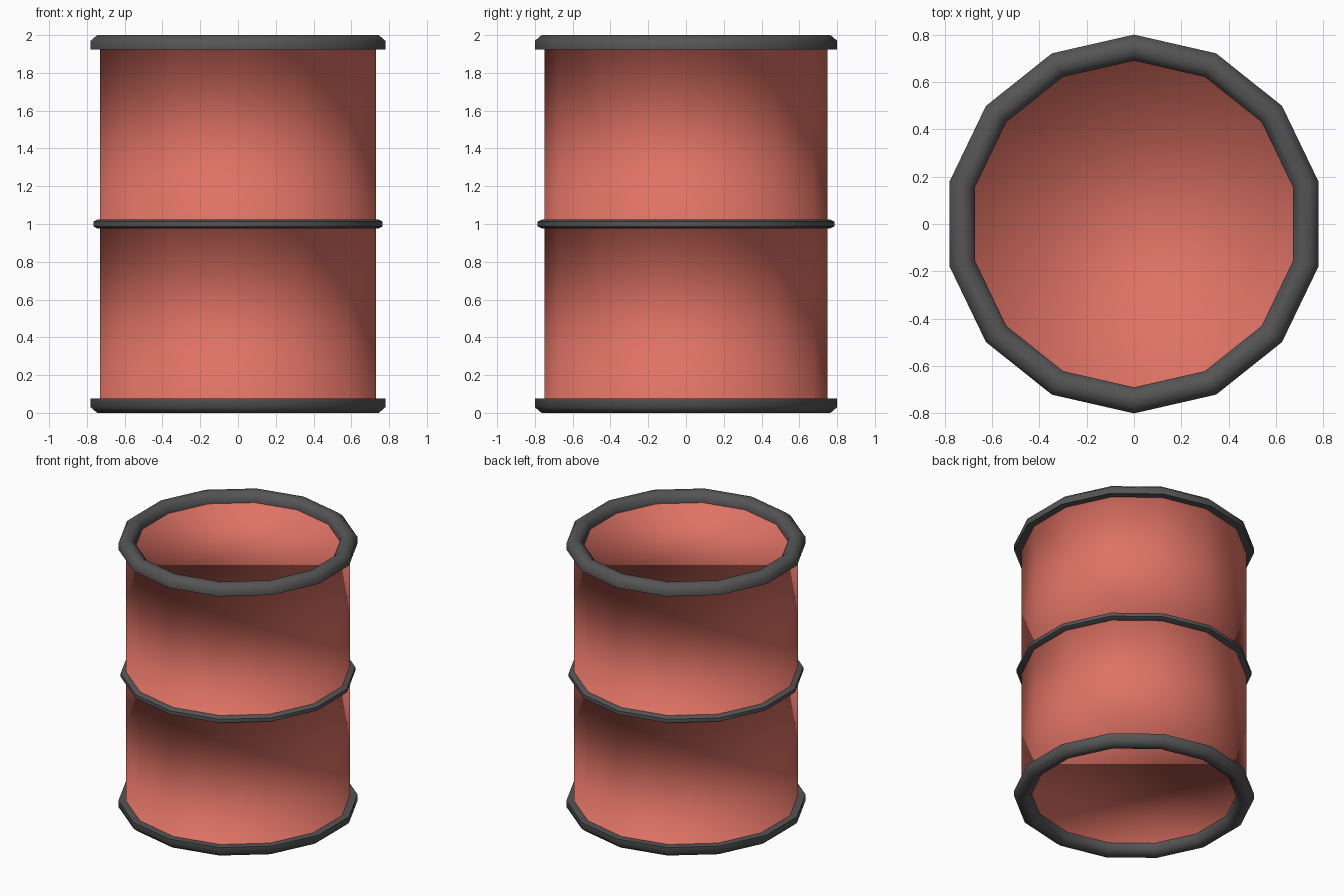
import bpy, bmesh, math

if "Cube" in bpy.data.objects:
    bpy.data.objects.remove(bpy.data.objects["Cube"])

SIDES = 14


def material(name, rgb):
    m = bpy.data.materials.new(name)
    m.diffuse_color = (*rgb, 1)
    m.use_nodes = True
    m.node_tree.nodes["Principled BSDF"].inputs["Base Color"].default_value = m.diffuse_color
    return m


red = material("barrel red", (0.74, 0.17, 0.13))
grey = material("dark grey", (0.09, 0.09, 0.09))


def circle(bm, r, z):
    # 14-sided loop with one corner on +y
    return [bm.verts.new((r * math.sin(-2 * math.pi * i / SIDES),
                          r * math.cos(2 * math.pi * i / SIDES), z))
            for i in range(SIDES)]


def bridge(bm, a, b):
    for i in range(SIDES):
        j = (i + 1) % SIDES
        bm.faces.new((a[i], a[j], b[j], b[i]))


def finish(bm, name, mat):
    me = bpy.data.meshes.new(name)
    bm.to_mesh(me)
    bm.free()
    me.materials.append(mat)
    for p in me.polygons:
        p.use_smooth = True
    ob = bpy.data.objects.new(name, me)
    bpy.context.collection.objects.link(ob)
    return ob


def drum_half(name, z0, z1):
    # Smooth wall whose end discs face inward, giving the dished shading
    bm = bmesh.new()
    low, high = circle(bm, 0.75, z0), circle(bm, 0.75, z1)
    bridge(bm, low, high)
    bm.faces.new(low)
    bm.faces.new(high[::-1])
    return finish(bm, name, red)


def hoop(name, profile):
    # Closed (radius, height) section swept around the drum
    bm = bmesh.new()
    loops = [circle(bm, r, z) for r, z in profile]
    for k in range(len(loops)):
        bridge(bm, loops[k], loops[(k + 1) % len(loops)])
    bmesh.ops.recalc_face_normals(bm, faces=bm.faces)
    ob = finish(bm, name, grey)
    bpy.context.view_layer.objects.active = ob
    ob.select_set(True)
    bpy.ops.object.shade_smooth_by_angle(angle=math.radians(60))
    ob.select_set(False)
    return ob


# Body in two halves
drum_half("lower_body", 0.07, 1.0)
drum_half("upper_body", 1.0, 1.93)

# End rims, mirrored top and bottom
rim = [(0.80, 0.075), (0.80, 0.03), (0.765, 0.0),
       (0.725, 0.0), (0.69, 0.03), (0.69, 0.075)]
hoop("bottom_rim", rim)
hoop("top_rim", [(r, 2 - z) for r, z in rim])

# Middle band
hoop("middle_band", [(0.785, 0.987), (0.785, 1.013), (0.76, 1.025),
                     (0.72, 1.025), (0.72, 0.975), (0.76, 0.975)])
